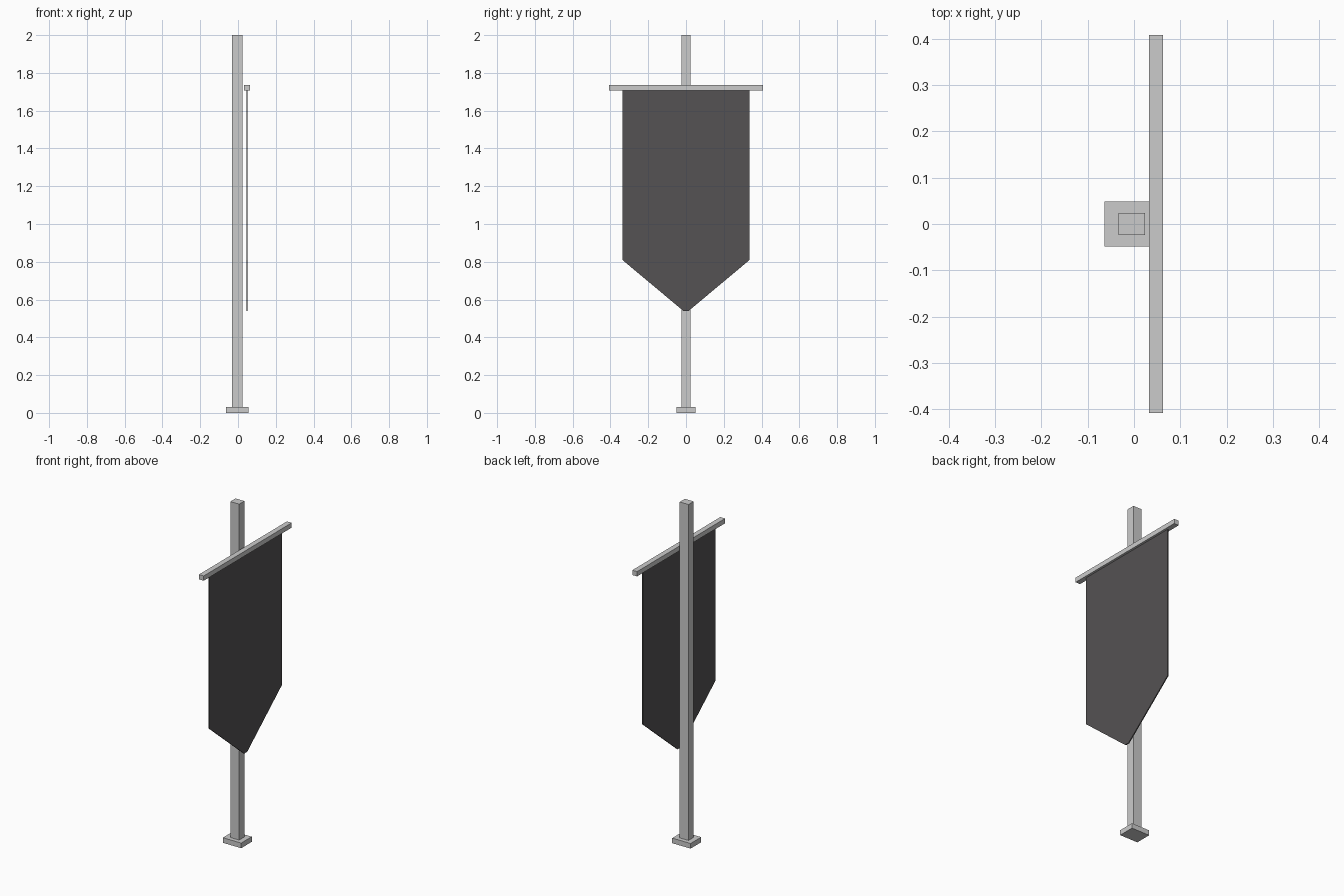
import bpy, bmesh

if "Cube" in bpy.data.objects:
    bpy.data.objects.remove(bpy.data.objects["Cube"])


def box(name, x0, x1, half_y, z0, z1):
    bm = bmesh.new()
    bmesh.ops.create_cube(bm, size=1)
    for v in bm.verts:
        v.co = (x1 if v.co.x > 0 else x0,
                half_y if v.co.y > 0 else -half_y,
                z1 if v.co.z > 0 else z0)
    return finish(name, bm)


def finish(name, bm):
    bmesh.ops.recalc_face_normals(bm, faces=bm.faces)
    mesh = bpy.data.meshes.new(name)
    bm.to_mesh(mesh)
    bm.free()
    obj = bpy.data.objects.new(name, mesh)
    bpy.context.collection.objects.link(obj)
    return obj


# Foot, upright and crossbar
box("base_plate", -0.064, 0.055, 0.049, 0.0, 0.03)
box("pole", -0.033, 0.024, 0.024, 0.03, 2.0)
box("crossbar", 0.032, 0.063, 0.408, 1.708, 1.736)

# Cloth: half outline mirrored about y = 0, extruded to a thin sheet
half = [(0.337, 1.709), (0.337, 0.81), (0.014, 0.54)]
outline = half + [(-y, z) for y, z in reversed(half)]
bm = bmesh.new()
face = bm.faces.new([bm.verts.new((0.044, y, z)) for y, z in outline])
ext = bmesh.ops.extrude_face_region(bm, geom=[face])
verts = [g for g in ext["geom"] if isinstance(g, bmesh.types.BMVert)]
bmesh.ops.translate(bm, vec=(0.006, 0, 0), verts=verts)
banner = finish("banner_cloth", bm)

# Dark cloth colour
mat = bpy.data.materials.new("dark_cloth")
mat.diffuse_color = (0.09, 0.085, 0.087, 1)
mat.use_nodes = True
mat.node_tree.nodes["Principled BSDF"].inputs["Base Color"].default_value = mat.diffuse_color
banner.data.materials.append(mat)
